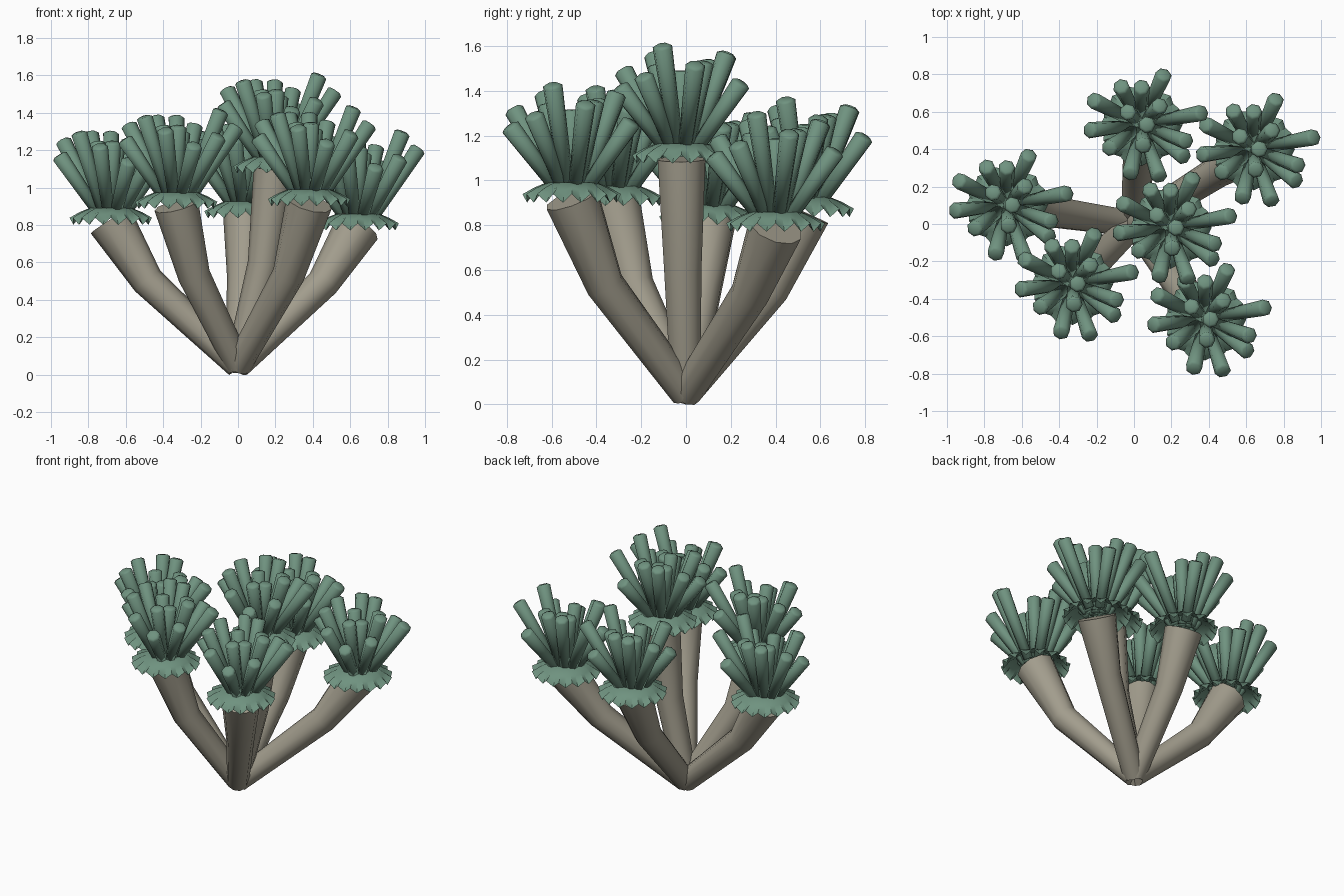
import bpy, bmesh, math
from mathutils import Vector

if "Cube" in bpy.data.objects:
    bpy.data.objects.remove(bpy.data.objects["Cube"])


def material(name, color):
    m = bpy.data.materials.new(name)
    m.diffuse_color = (*color, 1)
    m.use_nodes = True
    m.node_tree.nodes["Principled BSDF"].inputs["Base Color"].default_value = m.diffuse_color
    return m


STONE = material("stalk_beige", (0.36, 0.335, 0.265))
GREEN = material("polyp_green", (0.16, 0.29, 0.215))

# polyp heads: collar centre x, y, z and stalk top radius
HEADS = [(-0.68, 0.10, 0.855, 0.125), (-0.33, -0.32, 0.94, 0.12),
         (0.04, 0.53, 0.89, 0.12), (0.195, -0.02, 1.13, 0.112),
         (0.38, -0.51, 0.955, 0.125), (0.64, 0.40, 0.825, 0.125)]

# tentacle tips: angle in degrees, reach from the axis, height over collar
TIPS = [(11, .325, .38), (66, .29, .30), (118, .23, .43), (153, .285, .39),
        (186, .275, .31), (216, .21, .43), (257, .265, .36), (289, .29, .28),
        (323, .28, .33), (340, .25, .465), (90, .20, .43), (46, .14, .39),
        (137, .10, .38), (275, .11, .38), (0, .03, .35)]


def tube(bm, points, radii, sides):
    """Capped tube whose rings bisect the bends of the path."""
    points = [Vector(p) for p in points]
    rings = []
    for i, (p, r) in enumerate(zip(points, radii)):
        before = p - points[i - 1] if i else points[1] - p
        after = points[i + 1] - p if i < len(points) - 1 else before
        axis = (before.normalized() + after.normalized()).normalized()
        u = Vector((0, 1, 0)).cross(axis).normalized()
        v = axis.cross(u)
        angles = [math.tau * k / sides for k in range(sides)]
        rings.append([bm.verts.new(p + r * (math.cos(a) * u + math.sin(a) * v))
                      for a in angles])
    skin(bm, rings)
    bm.faces.new(rings[0][::-1])
    bm.faces.new(rings[-1])


def skin(bm, rings):
    for a, b in zip(rings, rings[1:]):
        n = len(a)
        for k in range(n):
            bm.faces.new((a[k], a[(k + 1) % n], b[(k + 1) % n], b[k]))


def finish(bm, name, mat, angle):
    mesh = bpy.data.meshes.new(name)
    bm.to_mesh(mesh)
    bm.free()
    ob = bpy.data.objects.new(name, mesh)
    bpy.context.collection.objects.link(ob)
    mesh.materials.append(mat)
    bpy.ops.object.select_all(action='DESELECT')
    ob.select_set(True)
    bpy.context.view_layer.objects.active = ob
    bpy.ops.object.shade_smooth_by_angle(angle=math.radians(angle))


for n, (x, y, z, r) in enumerate(HEADS, 1):
    # bent stalk, widening toward the head
    bm = bmesh.new()
    top = z - 0.035
    tube(bm, [(0, 0, 0.05), (x * 0.71, y * 0.71, 0.23 + 0.33 * top), (x, y, top)],
         [0.07, 0.087, r], 10)
    finish(bm, f"stalk_{n}", STONE, 40)

    # pleated collar drooping around the stalk top
    bm = bmesh.new()
    seg = 32
    rings = []
    for radius, height, wave_r, wave_z in [(0.212, -0.035, 0.008, 0.019),
                                           (0.165, 0.008, 0.002, 0.006),
                                           (0.115, 0.035, 0, 0)]:
        ring = []
        for k in range(seg):
            a, s = math.tau * k / seg, (-1) ** k
            q = radius + s * wave_r
            ring.append(bm.verts.new((x + q * math.cos(a), y + q * math.sin(a),
                                      z + height + s * wave_z)))
        rings.append(ring)
    skin(bm, rings)
    bm.faces.new(rings[-1])
    finish(bm, f"collar_{n}", GREEN, 40)

    # blunt tentacles fanning out of the collar, tips slightly rounded off
    bm = bmesh.new()
    for deg, reach, height in TIPS:
        c, s = math.cos(math.radians(deg)), math.sin(math.radians(deg))
        root = Vector((x + reach * 0.22 * c, y + reach * 0.22 * s, z))
        tip = Vector((x + reach * c, y + reach * s, z + height))
        end = tip + (tip - root).normalized() * 0.01
        tube(bm, [root, tip, end], [0.031, 0.045, 0.03], 7)
    finish(bm, f"tentacles_{n}", GREEN, 100)
